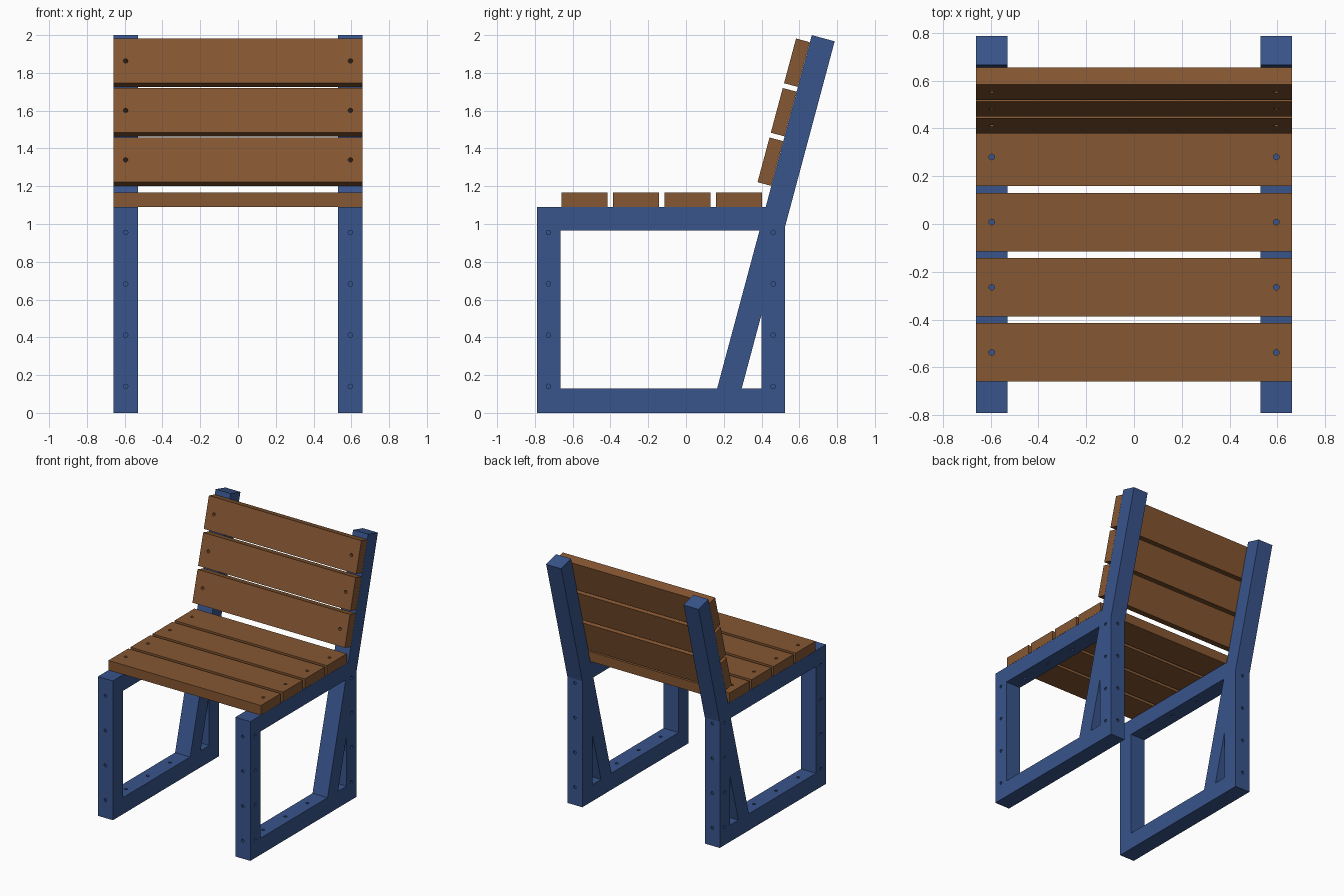
import bpy, bmesh, math
from mathutils import Matrix, Vector

if "Cube" in bpy.data.objects:
    bpy.data.objects.remove(bpy.data.objects["Cube"])

TILT = math.radians(15)
X_IN, X_OUT = 0.53, 0.66
X_MID = (X_IN + X_OUT) / 2
HOLE_R = 0.012


def material(name, rgb):
    m = bpy.data.materials.new(name)
    m.diffuse_color = (*rgb, 1)
    m.use_nodes = True
    m.node_tree.nodes["Principled BSDF"].inputs["Base Color"].default_value = m.diffuse_color
    return m


BLUE = material("blue paint", (0.040, 0.090, 0.260))
WOOD = material("brown wood", (0.235, 0.095, 0.032))


def finish(bm, name, mat):
    bmesh.ops.recalc_face_normals(bm, faces=bm.faces[:])
    me = bpy.data.meshes.new(name)
    bm.to_mesh(me)
    bm.free()
    me.materials.append(mat)
    ob = bpy.data.objects.new(name, me)
    bpy.context.collection.objects.link(ob)
    return ob


def prism(bm, outline, x0, x1):
    """Extrude a (y, z) outline along x."""
    face = bm.faces.new([bm.verts.new((x0, y, z)) for y, z in outline])
    geo = bmesh.ops.extrude_face_region(bm, geom=[face])["geom"]
    verts = [g for g in geo if isinstance(g, bmesh.types.BMVert)]
    bmesh.ops.translate(bm, verts=verts, vec=(x1 - x0, 0, 0))


def drill(bm, pos, axis, depth):
    """Add a small cylinder centred on pos."""
    rot = Vector(axis).to_track_quat('Z', 'Y').to_matrix().to_4x4()
    bmesh.ops.create_cone(bm, cap_ends=True, segments=12, radius1=HOLE_R,
                          radius2=HOLE_R, depth=depth,
                          matrix=Matrix.Translation(pos) @ rot)


def cut(ob, bm, mat):
    """Subtract the cutter mesh from ob and bake the result."""
    cutter = finish(bm, "cutter", mat)
    cutter.hide_render = True
    mod = ob.modifiers.new("cut", 'BOOLEAN')
    mod.object, mod.operation, mod.solver = cutter, 'DIFFERENCE', 'EXACT'
    ev = ob.evaluated_get(bpy.context.evaluated_depsgraph_get())
    baked = bpy.data.meshes.new_from_object(ev)
    ob.modifiers.clear()
    ob.data = baked
    bpy.data.objects.remove(cutter)


# Side frames: silhouette minus the main opening and the rear triangle
SILHOUETTE = [(-0.79, 0), (0.525, 0), (0.525, 0.988), (0.787, 1.967),
              (0.666, 2.0), (0.422, 1.09), (-0.79, 1.09)]
OPENING = [(-0.665, 0.13), (0.165, 0.13), (0.389, 0.965), (-0.665, 0.965)]
TRIANGLE = [(0.295, 0.13), (0.40, 0.13), (0.40, 0.522)]
SEAT_Y = [-0.537 + 0.2725 * i for i in range(4)]
POST_Z = [0.14 + 0.2717 * i for i in range(4)]

for side, s in (("left", -1), ("right", 1)):
    bm = bmesh.new()
    prism(bm, SILHOUETTE, s * X_IN, s * X_OUT)
    frame = finish(bm, side + "_frame", BLUE)

    bm = bmesh.new()
    for shape in (OPENING, TRIANGLE):
        prism(bm, shape, s * (X_IN - 0.1), s * (X_OUT + 0.1))
    cut(frame, bm, BLUE)

    # Shallow screw holes in posts and rails
    bm = bmesh.new()
    for z in POST_Z:
        for y in (-0.79, 0.525):
            drill(bm, (s * X_MID, y, z), (0, 1, 0), 0.02)
        for y in (-0.728, 0.462):
            drill(bm, (s * X_OUT, y, z), (1, 0, 0), 0.02)
    for y in SEAT_Y[:3]:
        for z in (0.13, 0.965):
            drill(bm, (s * X_MID, y, z), (0, 0, 1), 0.02)
    cut(frame, bm, BLUE)


def plank(name, centre, angle):
    """Board 0.245 wide and 0.075 thick with a hole near each end."""
    bm = bmesh.new()
    bmesh.ops.create_cube(bm, size=1,
                          matrix=Matrix.Diagonal((2 * X_OUT, 0.245, 0.075, 1)))
    ob = finish(bm, name, WOOD)
    bm = bmesh.new()
    for s in (-1, 1):
        drill(bm, (s * X_MID, 0, 0), (0, 0, 1), 0.2)
    cut(ob, bm, WOOD)
    ob.data.transform(Matrix.Translation(centre) @ Matrix.Rotation(angle, 4, 'X'))


# Seat planks
for i, y in enumerate(SEAT_Y):
    plank(f"seat_plank_{i + 1}", (0, y, 1.1285), 0)

# Back planks resting on the leaning uprights
for i in range(3):
    z = 1.330 + 0.262 * i
    y = 0.165 + (z - 0.13) * math.tan(TILT) - 0.0385 / math.cos(TILT)
    plank(f"back_plank_{i + 1}", (0, y, z), math.pi / 2 - TILT)
